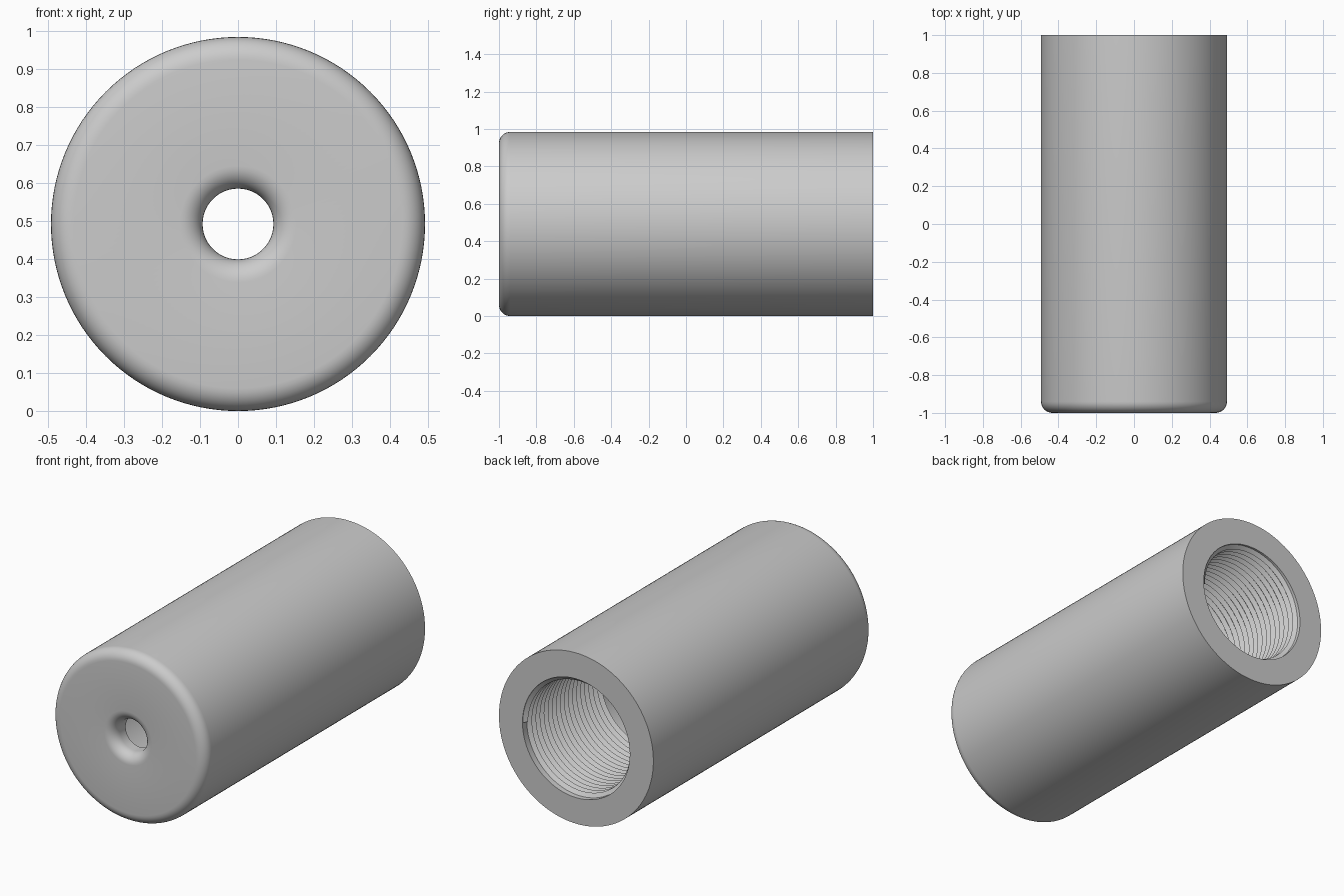
import bpy, bmesh
from math import pi, sin, cos
from mathutils import Vector

cube = bpy.data.objects.get("Cube")
if cube:
    bpy.data.objects.remove(cube, do_unlink=True)

# Main dimensions
R = 0.492         # outer radius, also the axis height
BORE = 0.342      # wide bore radius
HOLE = 0.093      # small front hole radius
FILLET = 0.06
WALL = 0.11       # front wall thickness
PITCH = 0.037
TURNS = 18
STEPS = 128

grey = bpy.data.materials.new("grey_metal")
grey.use_nodes = True
colour = (0.6, 0.6, 0.6, 1)
grey.diffuse_color = colour
grey.node_tree.nodes["Principled BSDF"].inputs["Base Color"].default_value = colour


def arc(r, y, start, end, n=8):
    """Quarter round in (radius, y) coordinates."""
    angles = [start + (end - start) * i / n for i in range(n + 1)]
    return [(r + FILLET * cos(a), y + FILLET * sin(a)) for a in angles]


def revolve(name, profile, turns=1, pitch=0):
    """Turn a closed (radius, y) profile round the y axis, as a ring or a helix."""
    bm = bmesh.new()
    verts = [bm.verts.new((r, y, 0)) for r, y in profile]
    edges = [bm.edges.new((v, verts[i - 1])) for i, v in enumerate(verts)]
    bmesh.ops.spin(bm, geom=verts + edges, cent=(0, 0, 0), axis=(0, 1, 0),
                   dvec=Vector((0, pitch / STEPS, 0)),
                   angle=2 * pi * turns, steps=STEPS * turns)
    if not pitch:
        bmesh.ops.remove_doubles(bm, verts=bm.verts, dist=0.0001)
    else:
        bmesh.ops.holes_fill(bm, edges=[e for e in bm.edges if e.is_boundary], sides=4)
    bmesh.ops.recalc_face_normals(bm, faces=bm.faces)
    mesh = bpy.data.meshes.new(name)
    bm.to_mesh(mesh)
    bm.free()
    mesh.materials.append(grey)
    obj = bpy.data.objects.new(name, mesh)
    obj.location.z = R
    bpy.context.collection.objects.link(obj)
    bpy.ops.object.select_all(action='DESELECT')
    obj.select_set(True)
    bpy.context.view_layer.objects.active = obj
    bpy.ops.object.shade_smooth_by_angle(angle=0.5)
    return obj


# Hollow cylinder with rounded front edges and a stepped bore
front = -1 + FILLET
profile = [(R, 1), (BORE, 1), (BORE, WALL - 1), (HOLE, WALL - 1)]
profile += arc(HOLE + FILLET, front, -pi, -pi / 2)
profile += arc(R - FILLET, front, -pi / 2, 0)
revolve("sleeve_body", profile)

# Internal screw thread at the open back end
start = 1 - (TURNS + 1) * PITCH
revolve("internal_thread",
        [(BORE + 0.002, start), (BORE - 0.022, start + PITCH / 2),
         (BORE + 0.002, start + PITCH * 0.98)],
        TURNS, PITCH)
